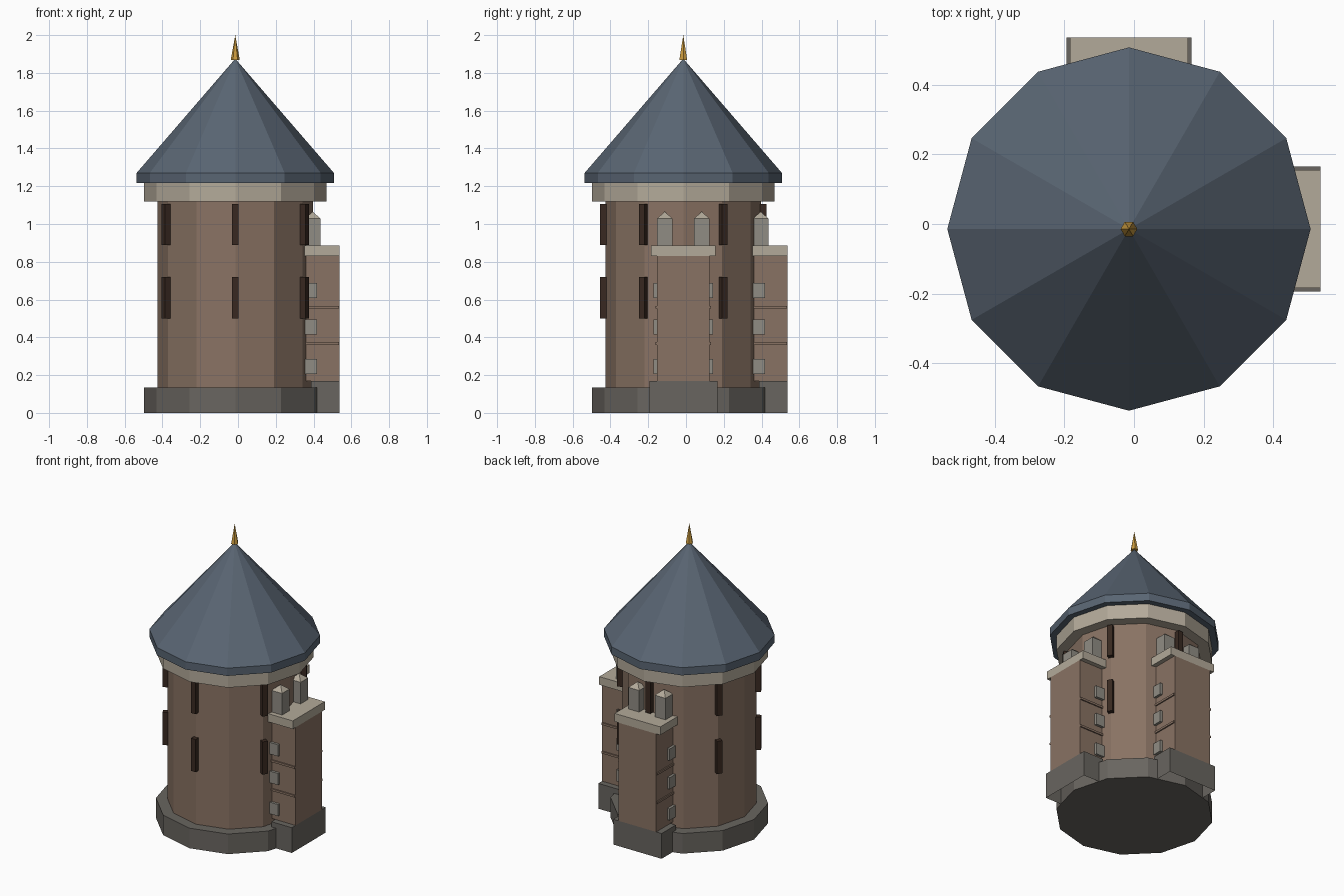
import bpy, bmesh, math
from mathutils import Matrix

if "Cube" in bpy.data.objects:
    bpy.data.objects.remove(bpy.data.objects["Cube"])

AXIS = Matrix.Translation((-0.0145, -0.0145, 0))   # tower centre line
OUT = 0.5515                                       # outer face of buttresses


def material(name, rgb):
    m = bpy.data.materials.new(name)
    m.diffuse_color = (*rgb, 1)
    m.use_nodes = True
    m.node_tree.nodes["Principled BSDF"].inputs["Base Color"].default_value = m.diffuse_color
    return m


BRICK = material("brick", (0.25, 0.17, 0.125))
SLATE = material("slate", (0.10, 0.13, 0.17))
TRIM = material("pale_stone", (0.45, 0.40, 0.32))
STONE = material("dark_stone", (0.14, 0.13, 0.115))
BLOCK = material("grey_stone", (0.28, 0.265, 0.23))
DARK = material("dark_opening", (0.04, 0.022, 0.015))
GOLD = material("gold", (0.6, 0.33, 0.05))


def finish(name, bm, mat, turn=0):
    bmesh.ops.recalc_face_normals(bm, faces=bm.faces)
    bm.transform(AXIS @ Matrix.Rotation(math.radians(turn), 4, 'Z'))
    me = bpy.data.meshes.new(name)
    bm.to_mesh(me)
    bm.free()
    me.materials.append(mat)
    ob = bpy.data.objects.new(name, me)
    bpy.context.collection.objects.link(ob)
    return ob


def turned(name, profile, sides, mat, at=(0, 0), spin=0, turn=0):
    """Faceted solid from (radius, z) points; a zero radius ends in a tip."""
    bm = bmesh.new()
    rings = []
    for r, z in profile:
        n = sides if r > 0 else 1
        rings.append([bm.verts.new((at[0] + r * math.cos(math.radians(spin) + math.tau * i / sides),
                                    at[1] + r * math.sin(math.radians(spin) + math.tau * i / sides), z))
                      for i in range(n)])
    for a, b in zip(rings, rings[1:]):
        for i in range(sides):
            j = (i + 1) % sides
            bm.faces.new((a[i], a[j], b[0]) if len(b) == 1 else (a[i], a[j], b[j], b[i]))
    for ring in (rings[0], rings[-1]):
        if len(ring) > 1:
            bm.faces.new(ring)
    return finish(name, bm, mat, turn)


def box(name, x, y, z, mat, turn=0, open_bottom=False):
    """Box from (min, max) ranges, turned about the tower axis."""
    bm = bmesh.new()
    bmesh.ops.create_cube(bm, size=1)
    for v in bm.verts:
        v.co = [r[0] if c < 0 else r[1] for r, c in zip((x, y, z), v.co)]
    if open_bottom:
        low = [f for f in bm.faces if all(v.co.z == min(w.co.z for w in bm.verts) for v in f.verts)]
        bmesh.ops.delete(bm, geom=low, context='FACES')
    return finish(name, bm, mat, turn)


# Main tower
turned("tower_base", [(0.482, 0), (0.482, 0.135)], 12, STONE)
turned("tower_wall", [(0.412, 0.135), (0.412, 1.12)], 12, BRICK)
turned("cornice", [(0.482, 1.12), (0.482, 1.218)], 12, TRIM)
turned("roof", [(0.5225, 1.218), (0.5225, 1.27), (0, 1.875)], 12, SLATE)
turned("finial", [(0.024, 1.868), (0, 2.0)], 6, GOLD)

# Two levels of slit windows on every second corner
for k in range(6):
    for level, z in (("lower", (0.5, 0.72)), ("upper", (0.89, 1.105))):
        box(f"{level}_window_{k}", (0.385, 0.44), (-0.0175, 0.0175), z, DARK, 30 + 60 * k)

# Buttresses on the right and back
for side, turn in (("right", 0), ("back", 90)):
    box(f"{side}_buttress_base", (0.40, OUT), (-0.18, 0.18), (0, 0.17), STONE, turn, True)
    box(f"{side}_buttress_shaft", (0.34, OUT), (-0.14, 0.14), (0.17, 0.83), BRICK, turn)
    box(f"{side}_buttress_cap", (0.34, OUT), (-0.17, 0.17), (0.83, 0.885), TRIM, turn)
    for k, z in enumerate((0.367, 0.56)):
        box(f"{side}_course_{k}", (0.35, OUT - 0.002), (-0.148, 0.148), (z - 0.007, z + 0.007), BRICK, turn)
    for s in (-1, 1):
        for k, z in enumerate((0.246, 0.455, 0.648)):
            y = sorted((s * 0.12, s * 0.157))
            box(f"{side}_side_block_{k}", (0.355, 0.433), y, (z - 0.039, z + 0.039), BLOCK, turn)
        # square pinnacle: shaft and pyramid tip
        r = 0.04 * math.sqrt(2)
        turned(f"{side}_pinnacle", [(r, 0.885), (r, 1.03)], 4, BLOCK, (0.41, s * 0.098), 45, turn)
        turned(f"{side}_pinnacle_tip", [(r, 1.03), (0, 1.065)], 4, TRIM, (0.41, s * 0.098), 45, turn)
